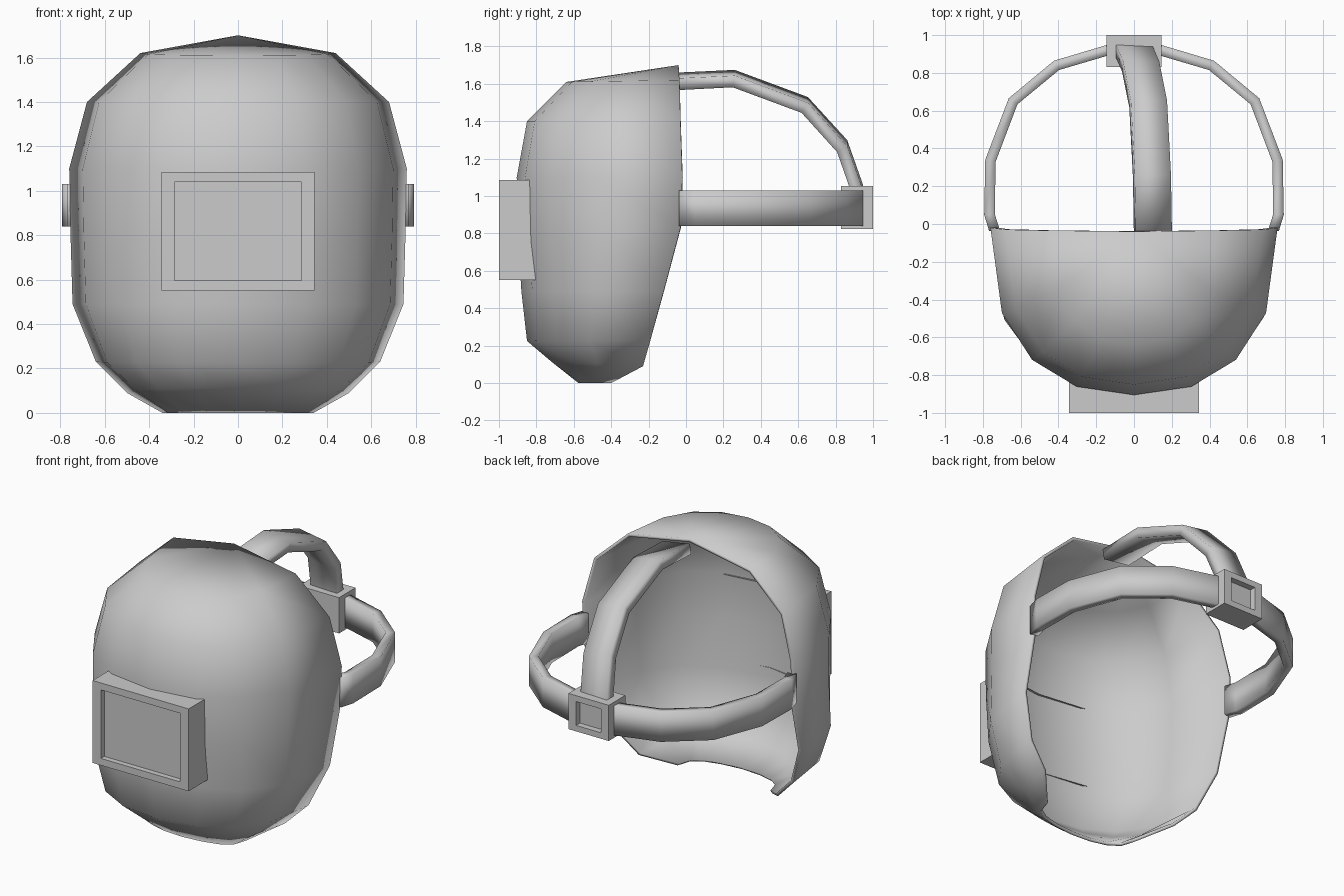
import bpy, bmesh, math
from mathutils import Vector

if "Cube" in bpy.data.objects:
    bpy.data.objects.remove(bpy.data.objects["Cube"])


def make(name, verts, faces, angle=None):
    me = bpy.data.meshes.new(name)
    me.from_pydata(verts, [], faces)
    ob = bpy.data.objects.new(name, me)
    bpy.context.collection.objects.link(ob)
    bm = bmesh.new()
    bm.from_mesh(me)
    if name != "mask_shell":
        bmesh.ops.recalc_face_normals(bm, faces=bm.faces)
    bm.to_mesh(me)
    bm.free()
    if angle is not None:
        bpy.ops.object.select_all(action='DESELECT')
        ob.select_set(True)
        bpy.context.view_layer.objects.active = ob
        bpy.ops.object.shade_smooth_by_angle(angle=angle)
    return ob


def sweep(name, path, wide, w, t):
    """Sweep a rectangular strap section; wide is the broad direction."""
    section = [(1, 1), (-1, 1), (-1, -1), (1, -1)]
    pts = [Vector(p) for p in path]
    verts, faces, n = [], [], len(section)
    for i, p in enumerate(pts):
        tan = (pts[min(i + 1, len(pts) - 1)] - pts[max(i - 1, 0)]).normalized()
        s = Vector(wide)
        s = (s - tan * s.dot(tan)).normalized()
        nor = tan.cross(s)
        verts += [p + s * a * w + nor * b * t for a, b in section]
    for i in range(len(pts) - 1):
        for j in range(n):
            k = (j + 1) % n
            faces.append((i*n + j, i*n + k, i*n + n + k, i*n + n + j))
    last = (len(pts) - 1) * n
    faces += [tuple(reversed(range(n))), tuple(range(last, last + n))]
    return make(name, verts, faces, math.pi)


def recess(ob, axis_y, width, height, depth):
    """Inset the face pointing along y, size the opening and push it inwards."""
    bm = bmesh.new()
    bm.from_mesh(ob.data)
    bm.normal_update()
    f = max(bm.faces, key=lambda q: q.calc_center_median().y * axis_y)
    c = f.calc_center_median()
    bmesh.ops.inset_region(bm, faces=[f], thickness=.03)
    for v in f.verts:
        v.co.x = c.x + math.copysign(width / 2, v.co.x - c.x)
        v.co.z = c.z + math.copysign(height / 2, v.co.z - c.z)
    inner = bmesh.ops.extrude_discrete_faces(bm, faces=[f])['faces'][0]
    for v in inner.verts:
        v.co.y -= axis_y * depth
    bm.to_mesh(ob.data)
    bm.free()


# Mask shell: U-shaped rows (rim half width, rim y, rim z, front y, front z)
rows = [(.34, -.40, 0, -.575, 0), (.50, -.23, .09, -.72, .115),
        (.64, -.19, .23, -.85, .225), (.745, -.12, .49, -.88, .49),
        (.755, -.03, .83, -.90, .80), (.76, -.02, 1.1, -.905, 1.1),
        (.68, -.03, 1.4, -.85, 1.4), (.44, -.035, 1.62, -.64, 1.61)]
half = [(1, 0), (.92, .51), (.71, .79), (.40, .95), (0, 1)]
arc = half + [(-x, f) for x, f in reversed(half[:-1])]
n = len(arc)
verts = []
for i, (w, yr, zr, yc, zc) in enumerate(rows):
    for x, f in arc:
        # the lower right of the shell is slightly shallower
        g = f * (.97 if x > 0 and i < 4 else 1)
        verts.append((w * x, yr + (yc - yr) * g, zr + (zc - zr) * f))
faces = [(i*n + j, i*n + n + j, i*n + n + j + 1, i*n + j + 1)
         for i in range(len(rows) - 1) for j in range(n - 1)]
top = (len(rows) - 1) * n
verts.append((0, -.04, 1.70))
faces += [(top + j, len(verts) - 1, top + j + 1) for j in range(n - 1)]
shell = make("mask_shell", verts, faces, 1.0)
mod = shell.modifiers.new("thickness", 'SOLIDIFY')
mod.thickness = .02
mod.offset = -1

# Viewing window: open-backed box whose rear edge follows the shell
wx, lo, hi = .345, .55, 1.085
verts = [(wx * s, -1, z) for s, z in ((-1, lo), (1, lo), (1, hi), (-1, hi))]
verts += [(-wx, -.805, lo), (0, -.86, lo), (wx, -.805, lo),
          (wx, -.825, hi), (0, -.87, hi), (-wx, -.825, hi)]
faces = [(0, 1, 2, 3), (0, 4, 5, 6, 1), (1, 6, 7, 2), (2, 7, 8, 9, 3), (3, 9, 4, 0)]
window = make("window_frame", verts, faces)
recess(window, -1, .57, .445, .035)

# Headband running round the back
side = [(.74, -.03), (.765, .05), (.76, .335), (.64, .65), (.41, .84), (.14, .92)]
path = [(x, y, .935) for x, y in side] + [(-x, y, .935) for x, y in reversed(side)]
sweep("headband", path, (0, 0, 1), .095, .028)

# Strap over the crown, drifting to one side at the front
sweep("crown_strap",
      [(.10, -.05, 1.613), (.095, .255, 1.628), (.075, .635, 1.487),
       (.035, .835, 1.267), (0, .915, 1.04), (0, .92, .95)],
      (1, 0, -.16), .097, .032)

# Rear buckle
x, y0, y1, z0, z1 = .145, .83, 1.0, .823, 1.055
verts = [(a, b, c) for a in (-x, x) for b in (y0, y1) for c in (z0, z1)]
faces = [(0, 1, 3, 2), (4, 6, 7, 5), (0, 4, 5, 1), (2, 3, 7, 6), (0, 2, 6, 4), (1, 5, 7, 3)]
buckle = make("rear_buckle", verts, faces)
recess(buckle, 1, .18, .155, .04)
